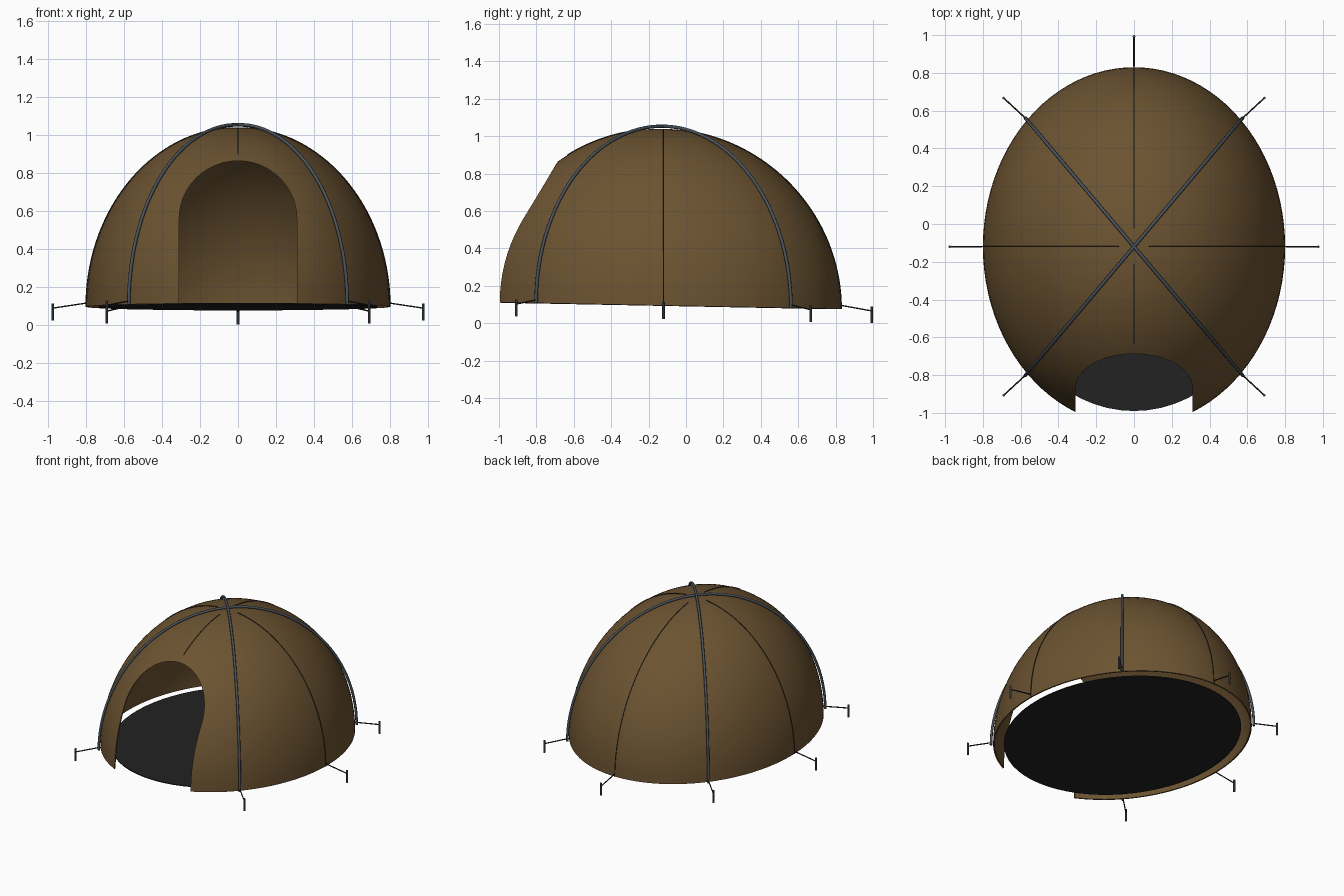
import bpy, bmesh, math
from mathutils import Matrix, Vector

if "Cube" in bpy.data.objects:
    bpy.data.objects.remove(bpy.data.objects["Cube"])

CY, RX, RY, RZ, BASE = -0.12, 0.80, 0.95, 0.945, 0.092
# the whole tent leans slightly towards the back
LEAN = Matrix(((1, 0, 0, 0), (0, 1, 0, 0), (0, -0.0195, 1, 0), (0, 0, 0, 1)))


def material(name, rgb):
    m = bpy.data.materials.new(name)
    m.diffuse_color = (*rgb, 1)
    m.use_nodes = True
    m.node_tree.nodes["Principled BSDF"].inputs["Base Color"].default_value = m.diffuse_color
    return m


CANVAS = material("brown canvas", (0.15, 0.087, 0.031))
SHEET = material("black groundsheet", (0.016, 0.016, 0.016))
STEEL = material("slate steel", (0.065, 0.085, 0.105))
CORD = material("dark cord", (0.02, 0.018, 0.016))


def add(name, data, mat):
    data.transform(LEAN)
    ob = bpy.data.objects.new(name, data)
    bpy.context.collection.objects.link(ob)
    if mat:
        data.materials.append(mat)
    return ob


def mesh_object(name, bm, mat, smooth=False):
    bmesh.ops.recalc_face_normals(bm, faces=bm.faces)
    me = bpy.data.meshes.new(name)
    bm.to_mesh(me)
    bm.free()
    if smooth:
        for p in me.polygons:
            p.use_smooth = True
    return add(name, me, mat)


def tube(name, pts, radius, mat, res=2):
    cu = bpy.data.curves.new(name, 'CURVE')
    cu.dimensions = '3D'
    cu.bevel_depth, cu.bevel_resolution = radius, res
    cu.use_fill_caps = True
    sp = cu.splines.new('POLY')
    sp.points.add(len(pts) - 1)
    for p, co in zip(sp.points, pts):
        p.co = (*co, 1)
    sp.use_smooth = True
    return add(name, cu, mat)


def dome(az, el, grow=0.0):
    """Point on the dome; az is the plan angle, el the height angle."""
    c = math.cos(el)
    return Vector(((RX + grow) * math.cos(az) * c,
                   CY + (RY + grow) * math.sin(az) * c,
                   BASE + (RZ + grow) * math.sin(el)))


# canvas dome: closed thin shell made of an outer and an inner skin
N, M = 96, 28
bm = bmesh.new()
skins = []
for grow in (0.0, -0.01):
    rings = [[bm.verts.new(dome(2 * math.pi * i / N, math.pi / 2 * j / M, grow))
              for i in range(N)] for j in range(M)]
    top = bm.verts.new(dome(0, math.pi / 2, grow))
    for a, b in zip(rings, rings[1:]):
        for i in range(N):
            k = (i + 1) % N
            bm.faces.new((a[i], a[k], b[k], b[i]))
    for i in range(N):
        bm.faces.new((rings[-1][i], rings[-1][(i + 1) % N], top))
    skins.append(rings[0])
for i in range(N):
    k = (i + 1) % N
    bm.faces.new((skins[0][i], skins[1][i], skins[1][k], skins[0][k]))
canvas = mesh_object("canvas_dome", bm, CANVAS)

# arched doorway cutter
bm = bmesh.new()
arch = [(-0.31, -0.1), (0.31, -0.1)]
arch += [(0.31 * math.cos(math.pi * i / 24), 0.54 + 0.31 * math.sin(math.pi * i / 24))
         for i in range(25)]
face = bm.faces.new([bm.verts.new((x, -1.4, z)) for x, z in arch])
ext = bmesh.ops.extrude_face_region(bm, geom=[face])
bmesh.ops.translate(bm, vec=(0, 1.1, 0),
                    verts=[g for g in ext["geom"] if isinstance(g, bmesh.types.BMVert)])
cutter = mesh_object("doorway_cutter", bm, CANVAS)
cutter.hide_render = True
cutter.hide_viewport = True
cut = canvas.modifiers.new("doorway", 'BOOLEAN')
cut.operation, cut.object, cut.solver = 'DIFFERENCE', cutter, 'EXACT'

# bake the cut, drop the cutter, then shade smooth
bpy.context.view_layer.update()
cutter.hide_viewport = False
done = bpy.data.meshes.new_from_object(
    canvas.evaluated_get(bpy.context.evaluated_depsgraph_get()))
canvas.modifiers.clear()
canvas.data = done
bpy.data.objects.remove(cutter)
bpy.context.view_layer.objects.active = canvas
canvas.select_set(True)
bpy.ops.object.shade_smooth_by_angle(angle=math.radians(40))

# groundsheet, inset from the wall
bm = bmesh.new()
bmesh.ops.create_cone(bm, cap_ends=True, segments=64, radius1=1, radius2=1, depth=1,
                      matrix=Matrix.Translation((0, CY, BASE + 0.001))
                      @ Matrix.Diagonal((0.735, 0.87, 0.006, 1)))
mesh_object("groundsheet", bm, SHEET)

# two crossing poles over the dome
for n, az in (("a", math.pi / 4), ("b", 3 * math.pi / 4)):
    tube("pole_" + n, [dome(az, math.pi * i / 64, 0.014) for i in range(65)], 0.009, STEEL)

# seam cords lying on the canvas; the front one stops above the doorway
for n, az, low in (("right", 0, 0), ("back", math.pi / 2, 0), ("left", math.pi, 0),
                   ("front", -math.pi / 2, 1.0)):
    hi = 1.47
    tube("seam_cord_" + n,
         [dome(az, low + (hi - low) * i / 40, 0.001) for i in range(41)], 0.003, CORD, 1)

# pegs and guy lines all around, none in front of the doorway
for i in range(7):
    az = math.pi / 4 * (i - 1)
    rim = dome(az, 0.02, 0.004)
    peg = Vector((math.cos(az) * 0.976, CY + math.sin(az) * 1.113, 0))
    tube("guy_line_%d" % i, [rim, peg + Vector((0, 0, 0.085))], 0.004, CORD, 1)
    bm = bmesh.new()
    bmesh.ops.create_cone(bm, cap_ends=True, segments=10, radius1=0.007, radius2=0.007,
                          depth=0.09,
                          matrix=Matrix.Translation((peg.x, peg.y, 0.0645)))
    mesh_object("peg_%d" % i, bm, STEEL)
